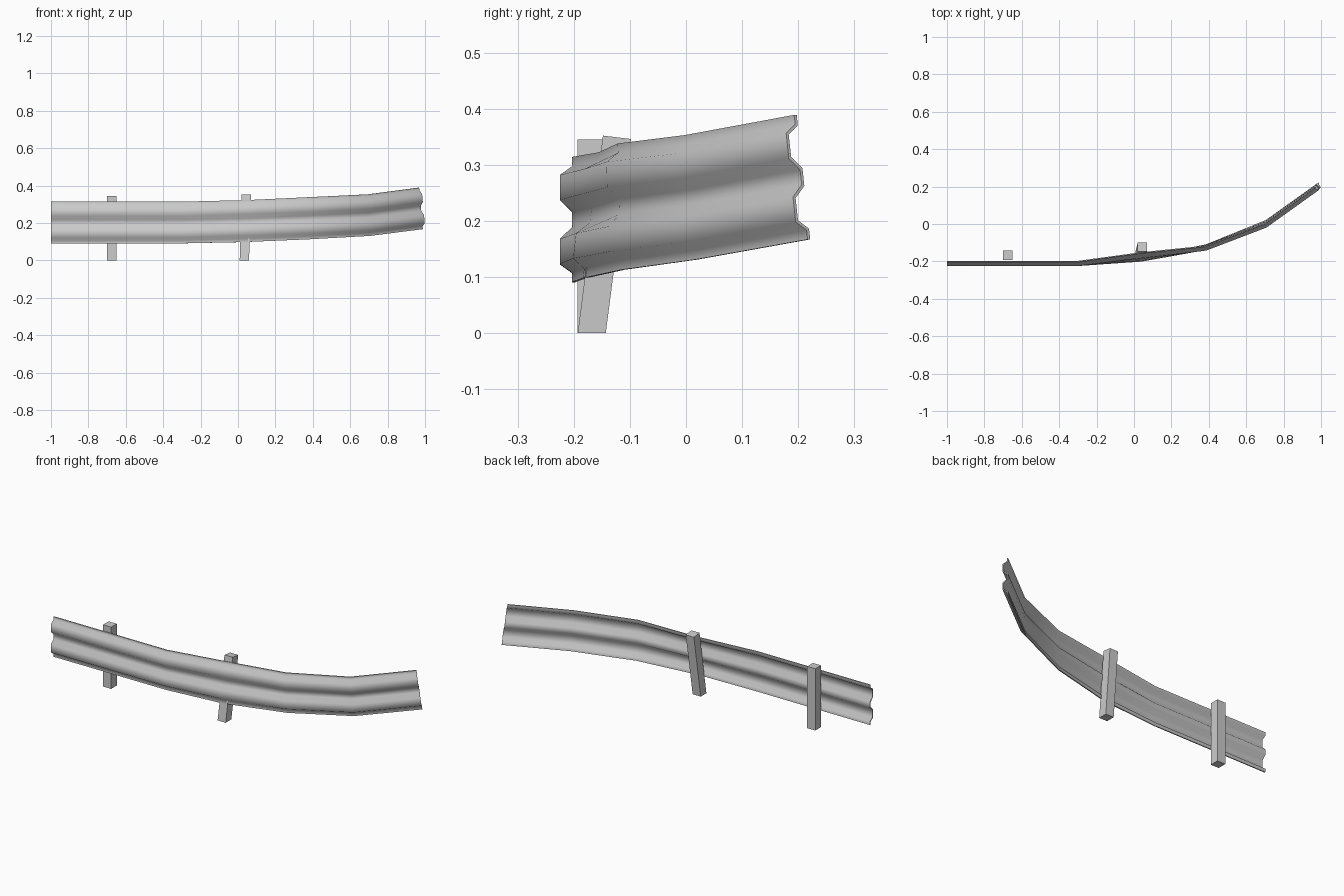
import bpy
import math
from mathutils import Vector

if "Cube" in bpy.data.objects:
    bpy.data.objects.remove(bpy.data.objects["Cube"])


def make_object(name, verts, faces):
    mesh = bpy.data.meshes.new(name)
    mesh.from_pydata(verts, [], faces)
    mesh.update()
    obj = bpy.data.objects.new(name, mesh)
    bpy.context.collection.objects.link(obj)
    return obj


# Rail path: bottom edge and top edge at each bend (curves, climbs and banks)
stations = [
    ((-1.0, -0.200, 0.090), (-1.0, -0.200, 0.314)),
    ((-0.3, -0.200, 0.091), (-0.3, -0.200, 0.314)),
    ((0.035, -0.181, 0.098), (0.045, -0.153, 0.322)),
    ((0.385, -0.112, 0.113), (0.380, -0.119, 0.338)),
    ((0.705, 0.018, 0.131), (0.695, 0.000, 0.353)),
    ((0.987, 0.219, 0.167), (0.967, 0.195, 0.389)),
]
stations = [(Vector(b), Vector(t)) for b, t in stations]

# W-beam half profile: (distance from the middle as a fraction, depth)
half = [(0.5, 0.0), (0.42, 0.0), (0.35, 0.022), (0.16, 0.022), (0.065, 0.0)]
profile = [(0.5 - f, d) for f, d in half] + [(0.5 + f, d) for f, d in reversed(half)]

# Guard rail sheet
mids = [(b + t) / 2 for b, t in stations]
verts = []
for i, (b, t) in enumerate(stations):
    before = (mids[i] - mids[i - 1]).normalized() if i > 0 else Vector()
    after = (mids[i + 1] - mids[i]).normalized() if i < len(mids) - 1 else Vector()
    tangent = before + after
    front = tangent.cross(t - b).normalized()
    verts += [b.lerp(t, f) + front * d for f, d in profile]
n = len(profile)
faces = [(i * n + j, (i + 1) * n + j, (i + 1) * n + j + 1, i * n + j + 1)
         for i in range(len(stations) - 1) for j in range(n - 1)]
rail = make_object("guard_rail", verts, faces)

# Sheet thickness, then smooth shading with sharp rims
solid = rail.modifiers.new("thickness", "SOLIDIFY")
solid.thickness = 0.006
solid.offset = 0.0
bpy.context.view_layer.objects.active = rail
rail.select_set(True)
bpy.ops.object.modifier_apply(modifier=solid.name)
bpy.ops.object.shade_smooth_by_angle(angle=math.radians(65))


# Square posts behind the rail; the second leans with the banked rail
def make_post(name, x, y, lean_x, lean_y, z_front, z_back, s=0.025):
    corners = [(-s, -s), (s, -s), (s, s), (-s, s)]
    bottom = [(x + a, y + b, 0.0) for a, b in corners]
    top = [(x + lean_x + a, y + lean_y + b, z_front if b < 0 else z_back)
           for a, b in corners]
    sides = [(i, (i + 1) % 4, (i + 1) % 4 + 4, i + 4) for i in range(4)]
    return make_object(name, bottom + top, [(3, 2, 1, 0), (4, 5, 6, 7)] + sides)


make_post("straight_post", -0.675, -0.168, 0.0, 0.0, 0.345, 0.345)
make_post("leaning_post", 0.034, -0.168, 0.011, 0.045, 0.352, 0.346)
